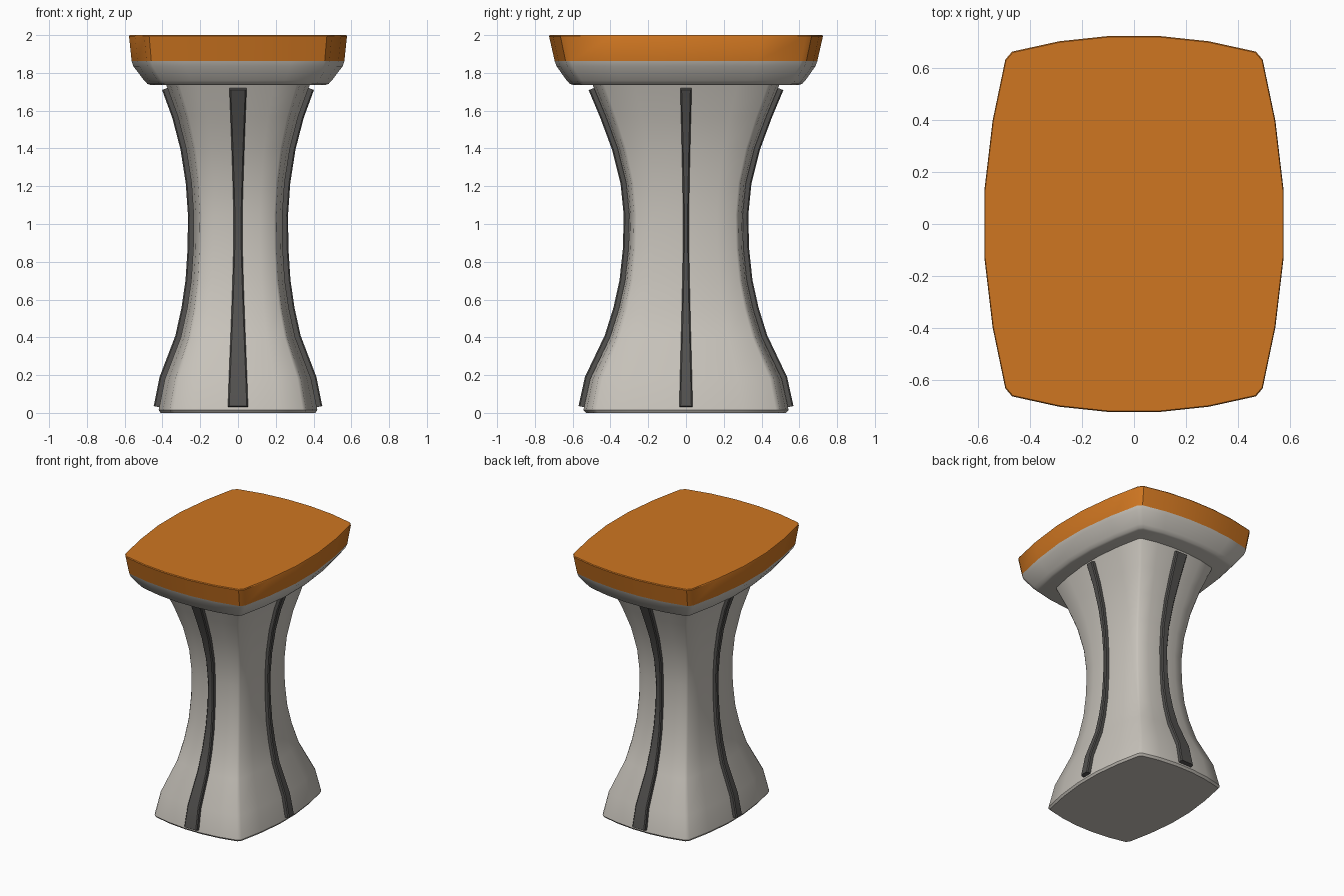
import bpy, bmesh
from mathutils import Vector

if "Cube" in bpy.data.objects:
    bpy.data.objects.remove(bpy.data.objects["Cube"])


def material(name, rgb):
    m = bpy.data.materials.new(name)
    m.diffuse_color = (*rgb, 1)
    m.use_nodes = True
    m.node_tree.nodes["Principled BSDF"].inputs["Base Color"].default_value = m.diffuse_color
    return m


ORANGE = material("orange cushion", (0.62, 0.18, 0.015))
GREY = material("warm light grey", (0.58, 0.55, 0.50))
DARK = material("dark grey trim", (0.085, 0.082, 0.078))

# Bulging rectangle outline, one quarter, normalised to half sizes of 1
QUARTER = [(1, .18), (.945, .55), (.86, .875), (.815, .917), (.5, .972), (.17, 1)]
OUTLINE = (QUARTER + [(-x, y) for x, y in reversed(QUARTER)]
           + [(-x, -y) for x, y in QUARTER]
           + [(x, -y) for x, y in reversed(QUARTER)])


def loft(name, rings, mat, angle=35):
    bm = bmesh.new()
    loops = [[bm.verts.new(p) for p in ring] for ring in rings]
    n = len(loops[0])
    for a, b in zip(loops, loops[1:]):
        for i in range(n):
            j = (i + 1) % n
            bm.faces.new((a[i], a[j], b[j], b[i]))
    bm.faces.new(loops[0][::-1])
    bm.faces.new(loops[-1])
    bmesh.ops.recalc_face_normals(bm, faces=bm.faces)
    me = bpy.data.meshes.new(name)
    bm.to_mesh(me)
    bm.free()
    me.materials.append(mat)
    ob = bpy.data.objects.new(name, me)
    bpy.context.collection.objects.link(ob)
    bpy.ops.object.select_all(action='DESELECT')
    ob.select_set(True)
    bpy.context.view_layer.objects.active = ob
    bpy.ops.object.shade_smooth_by_angle(angle=angle * 3.14159 / 180)
    return ob


def shell(name, levels, mat, angle=35):
    return loft(name, [[(x * hx, y * hy, z) for x, y in OUTLINE]
                       for z, hx, hy in levels], mat, angle)


# Waisted column: z, half width, half depth
COLUMN = [(0, .41, .53), (.015, .42, .543), (.18, .387, .507), (.4, .303, .402),
          (.55, .27, .355), (.7, .248, .322), (.87, .237, .304), (1.05, .235, .30),
          (1.22, .247, .317), (1.4, .275, .362), (1.57, .319, .425), (1.745, .383, .498)]
shell("column", COLUMN, GREY, 45)

# Seat base and cushion
shell("seat_base", [(1.737, .465, .60), (1.742, .48, .615), (1.76, .497, .632),
                    (1.835, .554, .685), (1.862, .563, .695)], GREY, 45)
shell("cushion", [(1.862, .563, .695), (1.994, .577, .725), (2, .574, .721)], ORANGE)


# Curved trim strips, narrow at the waist, one on each side
def body_at(z, k):
    for a, b in zip(COLUMN, COLUMN[1:]):
        if z <= b[0]:
            t = (z - a[0]) / (b[0] - a[0])
            return a[k] + (b[k] - a[k]) * t


def strip(name, k, sign, scale):
    zs = [.03] + [c[0] for c in COLUMN[2:-1]] + [1.72]
    path = [Vector((body_at(z, k), z)) for z in zs]
    rings = []
    for i, p in enumerate(path):
        t = (path[min(i + 1, len(path) - 1)] - path[max(i - 1, 0)]).normalized()
        nrm = Vector((t.y, -t.x))
        w = scale * (.022 + .031 * min(1, abs(p.y - .98) / .92) ** 1.3)
        ring = []
        for s, off in ((-w, -.02), (-w, .023), (-w + .007, .03),
                       (w - .007, .03), (w, .023), (w, -.02)):
            q = p + nrm * off
            ring.append((sign * q.x, s, q.y) if k == 1 else (s, sign * q.x, q.y))
        rings.append(ring)
    loft(name, rings, DARK, 30)


for label, k, sign, scale in (("right", 1, 1, .66), ("left", 1, -1, .66),
                              ("back", 2, 1, 1), ("front", 2, -1, 1)):
    strip(label + "_trim_strip", k, sign, scale)
